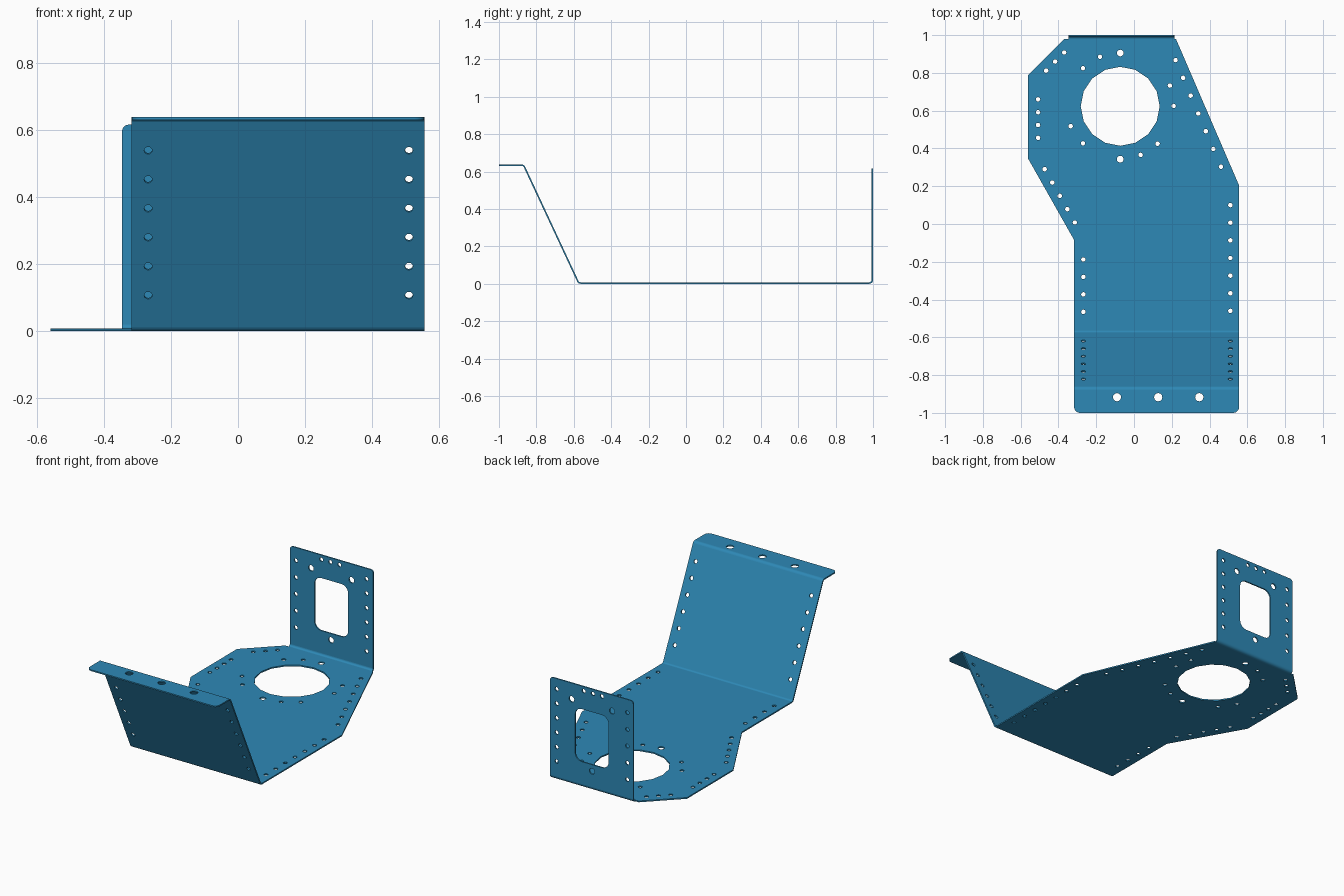
import bpy, bmesh
from math import sin, cos, tan, pi
from mathutils import Vector, Matrix

if "Cube" in bpy.data.objects:
    bpy.data.objects.remove(bpy.data.objects["Cube"], do_unlink=True)

HALF = 0.004      # half sheet thickness
BEND = 0.016      # bend radius at mid sheet
LEFT, RIGHT = -0.317, 0.556
REAR_L, REAR_R = -0.346, 0.215
SMALL, MEDIUM, LARGE = 0.012, 0.018, 0.022

blue = bpy.data.materials.new("sheet blue")
blue.use_nodes = True
colour = (0.027, 0.25, 0.47, 1)
blue.diffuse_color = colour
blue.node_tree.nodes["Principled BSDF"].inputs["Base Color"].default_value = colour


def circle(x, y, r, n=12):
    return [(x + r * sin(2 * pi * i / n), y + r * cos(2 * pi * i / n)) for i in range(n)]


def row(a, b, n, r=SMALL):
    """Evenly spaced round holes from a to b."""
    a, b = Vector(a), Vector(b)
    return [circle(*a.lerp(b, i / (n - 1)), r) for i in range(n)]


def rounded(x0, x1, y0, y1, radii, n=5):
    """Rectangle whose corners, from lower left anticlockwise, have the given radii."""
    pts = []
    corners = [(x0, y0, 1, 1), (x1, y0, -1, 1), (x1, y1, -1, -1), (x0, y1, 1, -1)]
    for k, ((x, y, sx, sy), r) in enumerate(zip(corners, radii)):
        if r == 0:
            pts.append((x, y))
            continue
        for i in range(n + 1):
            a = pi + k * pi / 2 + i * pi / 2 / n
            pts.append((x + sx * r + r * cos(a), y + sy * r + r * sin(a)))
    return pts


def finish(name, bm, matrix=Matrix()):
    bmesh.ops.remove_doubles(bm, verts=bm.verts, dist=1e-5)
    bmesh.ops.recalc_face_normals(bm, faces=bm.faces)
    bm.transform(matrix)
    mesh = bpy.data.meshes.new(name)
    bm.to_mesh(mesh)
    bm.free()
    mesh.materials.append(blue)
    obj = bpy.data.objects.new(name, mesh)
    bpy.context.collection.objects.link(obj)
    bpy.ops.object.select_all(action='DESELECT')
    obj.select_set(True)
    bpy.context.view_layer.objects.active = obj
    bpy.ops.object.shade_smooth_by_angle()


def plate(name, outline, holes, matrix):
    """Flat sheet cut from an outline with holes, then moved into place."""
    curve = bpy.data.curves.new(name, 'CURVE')
    curve.dimensions = '2D'
    curve.fill_mode = 'BOTH'
    curve.extrude = HALF
    for loop in [outline] + holes:
        spline = curve.splines.new('POLY')
        spline.points.add(len(loop) - 1)
        for p, (x, y) in zip(spline.points, loop):
            p.co = (x, y, 0, 1)
        spline.use_cyclic_u = True
    temp = bpy.data.objects.new(name + "_outline", curve)
    bpy.context.collection.objects.link(temp)
    bpy.context.view_layer.update()
    mesh = bpy.data.meshes.new_from_object(temp.evaluated_get(bpy.context.evaluated_depsgraph_get()))
    bm = bmesh.new()
    bm.from_mesh(mesh)
    bpy.data.objects.remove(temp, do_unlink=True)
    bpy.data.curves.remove(curve)
    bpy.data.meshes.remove(mesh)
    finish(name, bm, matrix)


def bend(name, prev, corner, nxt, x0, x1, steps=5):
    """Curved strip joining two flat sheets."""
    a, b = (prev - corner).normalized(), (nxt - corner).normalized()
    half = a.angle(b) / 2
    centre = corner + (a + b).normalized() * BEND / sin(half)
    trim = BEND / tan(half)
    da = (corner + a * trim - centre).normalized()
    db = (corner + b * trim - centre).normalized()
    arc = [da.slerp(db, i / steps) for i in range(steps + 1)]
    section = [centre + d * (BEND + HALF) for d in arc]
    section += [centre + d * (BEND - HALF) for d in reversed(arc)]
    bm = bmesh.new()
    face = bm.faces.new([bm.verts.new((x0, p.y, p.z)) for p in section])
    new = bmesh.ops.extrude_face_region(bm, geom=[face])["geom"]
    bmesh.ops.translate(bm, vec=(x1 - x0, 0, 0),
                        verts=[v for v in new if isinstance(v, bmesh.types.BMVert)])
    finish(name, bm)
    return trim


def frame(start, end):
    """Local x stays x, local y runs from start to end."""
    x, y = Vector((1, 0, 0)), (end - start).normalized()
    m = Matrix((x, y, x.cross(y))).transposed().to_4x4()
    m.translation = start
    return m


# Folded side profile at mid sheet
lip_end = Vector((0, -1, 0.634))
lip_fold = Vector((0, -0.868, 0.634))
front_fold = Vector((0, -0.574, HALF))
rear_fold = Vector((0, 0.996, HALF))
rear_end = Vector((0, 0.996, 0.616))

trim_lip = bend("lip_bend", lip_end, lip_fold, front_fold, LEFT, RIGHT)
trim_front = bend("front_bend", lip_fold, front_fold, rear_fold, LEFT, RIGHT)
trim_rear = bend("rear_bend", front_fold, rear_fold, rear_end, REAR_L, REAR_R)

# Base plate with the large round opening
y0, y1 = front_fold.y + trim_front, rear_fold.y - trim_rear
base_outline = [(LEFT, y0), (RIGHT, y0), (RIGHT, 0.205), (0.222, y1), (-0.368, y1),
                (-0.56, 0.79), (-0.56, 0.345), (LEFT, -0.085)]
base_holes = [circle(-0.073, 0.623, 0.209, 16)]
base_holes += [circle(-0.073, y, MEDIUM) for y in (0.905, 0.343)]
base_holes += [circle(x, y, SMALL) for x, y in (
    (-0.18, 0.885), (-0.27, 0.825), (-0.335, 0.518), (-0.27, 0.427),
    (0.035, 0.366), (0.125, 0.425), (0.21, 0.625), (0.19, 0.733))]
base_holes += row((-0.37, 0.908), (-0.465, 0.812), 3)
base_holes += row((-0.508, 0.66), (-0.508, 0.456), 4)
base_holes += row((-0.473, 0.29), (-0.315 + 0.002, 0.008), 5)
base_holes += row((-0.268, -0.188), (-0.268, -0.465), 4)
base_holes += row((0.51, 0.1), (0.51, -0.46), 7)
base_holes += row((0.22, 0.868), (0.46, 0.303), 7)
plate("base_plate", base_outline, base_holes, Matrix.Translation((0, 0, HALF)))

# Sloping front panel
length = (lip_fold - front_fold).length
slope_outline = rounded(LEFT, RIGHT, trim_front, length - trim_lip, (0, 0, 0, 0))
slope_holes = []
for x in (-0.268, 0.51):
    slope_holes += row((x, 0.115), (x, 0.592), 6)
plate("front_panel", slope_outline, slope_holes, frame(front_fold, lip_fold))

# Flat lip at the top of the front panel
lip_length = lip_fold.y - lip_end.y
lip_outline = rounded(LEFT, RIGHT, 0, lip_length - trim_lip, (0.03, 0.03, 0, 0))
plate("front_lip", lip_outline, row((-0.09, 0.083), (0.346, 0.083), 3, LARGE),
      frame(lip_end, lip_fold))

# Upright rear flange with a rounded window
rear_outline = rounded(REAR_L, REAR_R, trim_rear, rear_end.z - HALF, (0, 0, 0.02, 0.02))
rear_holes = [rounded(-0.18, 0.046, 0.152, 0.472, (0.045,) * 4)]
rear_holes += row((-0.305, 0.532), (-0.305, 0.125), 5)
rear_holes += row((0.17, 0.548), (0.17, 0.108), 6)
rear_holes += row((-0.135, 0.585), (-0.012, 0.585), 3)
rear_holes += [circle(x, z, MEDIUM) for x, z in ((-0.203, 0.514), (0.069, 0.514), (-0.068, 0.112))]
plate("rear_flange", rear_outline, rear_holes, frame(rear_fold, rear_end))
